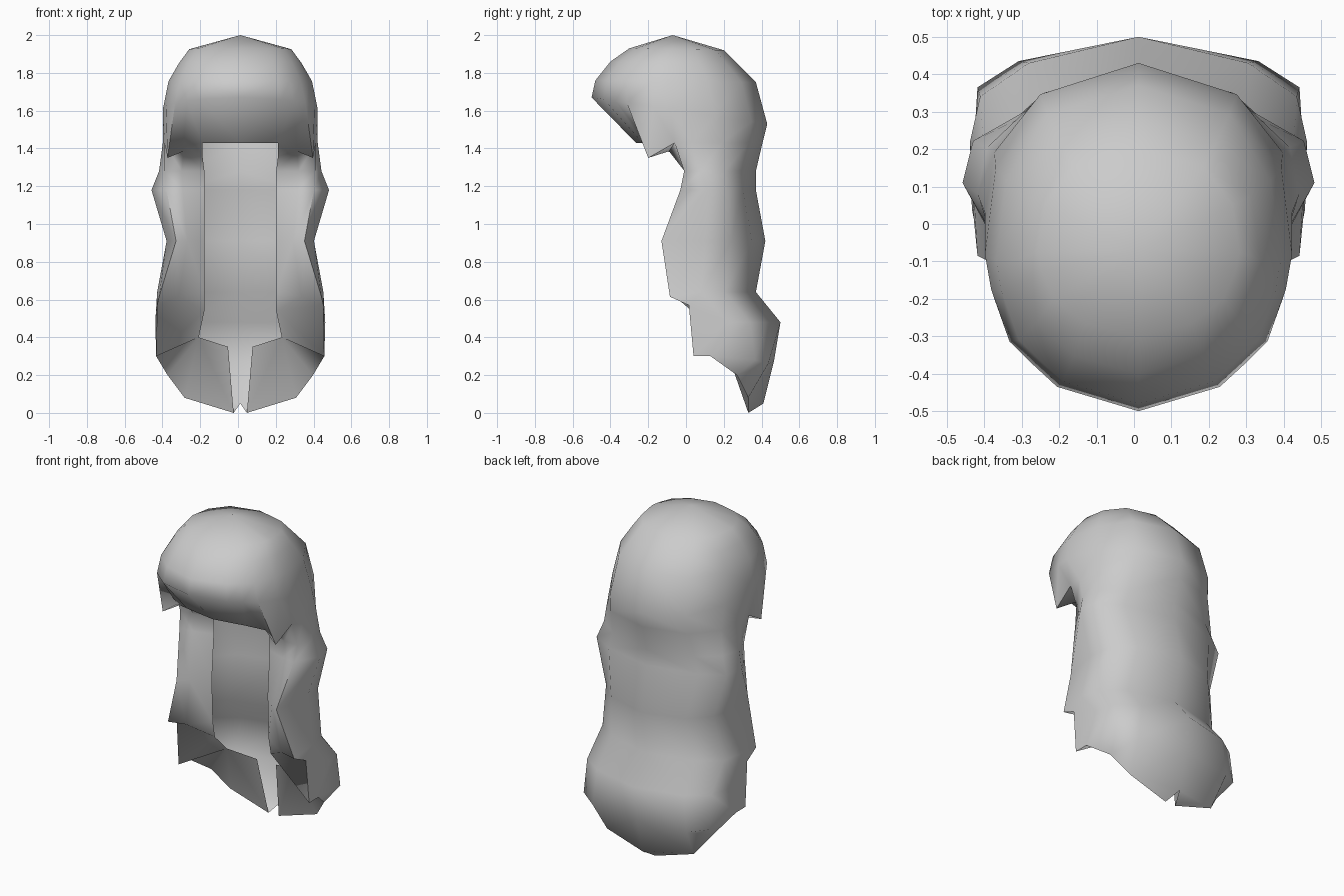
import bpy
import bmesh

cube = bpy.data.objects.get("Cube")
if cube:
    bpy.data.objects.remove(cube)

# One plain grey for the whole piece
GREY = (0.6, 0.6, 0.6, 1)
grey = bpy.data.materials.new("hair grey")
grey.use_nodes = True
grey.diffuse_color = GREY
grey.node_tree.nodes["Principled BSDF"].inputs["Base Color"].default_value = GREY

# Half outline of the head seen from above, back centre to front centre
OUTLINE = [(0, 1), (.64, .82), (.93, .4), (1, -.1), (.96, -.3),
           (.84, -.6), (.69, -.73), (.53, -.86), (0, -1)]


def head_ring(z_back, z_front, width, back, front):
    middle, depth = (back + front) / 2, (back - front) / 2
    ring = []
    for x, y in OUTLINE:
        z = z_front + (z_back - z_front) * (y + 1) / 2
        ring.append((x * width, middle + y * depth, z))
    return ring


def back_ring(z, width, back, side, corner):
    """Back centre, round the side, to the front corner of the side lock."""
    return [(0, back, z),
            (.65 * width, back - .07, z),
            (.94 * width, back * .43 + side * .57, z),
            (width, side, z),
            corner]


def lock_ring(z, width, back, side, corner_x, corner_y, inner_y, drop=0):
    """A back ring whose front corner turns in towards the face."""
    ring = back_ring(z, width, back, side, (corner_x, corner_y, z - drop))
    ring.append((corner_x * .5 + .11, corner_y * .6 + inner_y * .4 - .01, z - drop))
    ring.append((.19, inner_y, z))
    return ring


def skin(bm, rows):
    """Bridge rows of points with quads, dropping repeated corners."""
    grid = [[bm.verts.new(p) for p in row] for row in rows]
    for upper, lower in zip(grid, grid[1:]):
        for a, b, c, d in zip(upper, upper[1:], lower[1:], lower):
            corners = []
            for v in (a, b, c, d):
                if all((v.co - u.co).length > .0005 for u in corners):
                    corners.append(v)
            if len(corners) > 2:
                bm.faces.new(corners)


bm = bmesh.new()

# Side locks and back, from the ears to the waist of the hair
locks = [
    lock_ring(1.43, .41, .405, .03, .40, -.06, .02),
    lock_ring(1.28, .43, .37, .08, .40, -.01, .02),
    lock_ring(1.18, .47, .37, .11, .39, -.03, .02),
    lock_ring(.91, .39, .42, .10, .34, -.13, .0),
    lock_ring(.64, .44, .37, .08, .43, -.085, .01, .025),
]
locks[0][5:] = [(.3, -.09, 1.385), (.2, -.02, 1.36)]
skin(bm, locks)

# Crown and the fringe that curls under in front
fringe_edge = [(.385, -.2, 1.35), (.3, -.18, 1.41), (.2, -.23, 1.43), (0, -.265, 1.43)]
crown = [
    [(0, -.07, 2)] * len(OUTLINE),
    head_ring(1.92, 1.93, .27, .20, -.30),
    head_ring(1.84, 1.86, .325, .28, -.40),
    head_ring(1.75, 1.76, .38, .37, -.48),
    head_ring(1.53, 1.67, .41, .43, -.50),
    locks[0][:5] + fringe_edge,
]
skin(bm, crown)

# Fold joining the fringe ends to the tops of the side locks
skin(bm, [fringe_edge[:3], locks[0][4:]])

# Back bulge, narrowing down to the notched hem
hem = [(0, .41, .05), (.295, .33, .08), (.385, .27, .2), (.445, .13, .3), (.445, .04, .3)]
bulge = [
    locks[-1][:5],
    back_ring(.48, .45, .5, .22, (.44, .015, .57)),
    [(0, .465, .27), (.32, .435, .26), (.43, .365, .28)] + hem[3:],
    hem,
]
skin(bm, bulge)

# Hem turned inward and up inside the bulge
tip = (.035, .33, 0)
low, high = (.065, .26, .35), (.22, .19, .4)
lock_foot = (.19, .03, .54)
bm.faces.new([bm.verts.new(p) for p in (hem[0], tip, hem[1])])
skin(bm, [
    [tip] + hem[1:] + [bulge[1][4], locks[-1][4]],
    [low, high, high, high, high, lock_foot, locks[-1][5]],
])
bm.faces.new([bm.verts.new(p) for p in (locks[-1][5], locks[-1][6], lock_foot)])

bmesh.ops.remove_doubles(bm, verts=bm.verts, dist=.0005)
bmesh.ops.recalc_face_normals(bm, faces=bm.faces)

# Smooth all over, creased only where the shell folds back on itself
for face in bm.faces:
    face.smooth = True
for edge in bm.edges:
    edge.smooth = edge.calc_face_angle(0) < 1.3

mesh = bpy.data.meshes.new("hair")
bm.to_mesh(mesh)
bm.free()
mesh.materials.append(grey)
hair = bpy.data.objects.new("hair", mesh)
bpy.context.collection.objects.link(hair)
hair.location.x = .012

# Other half
mirror = hair.modifiers.new("mirror", 'MIRROR')
mirror.use_clip = True
mirror.merge_threshold = .001
